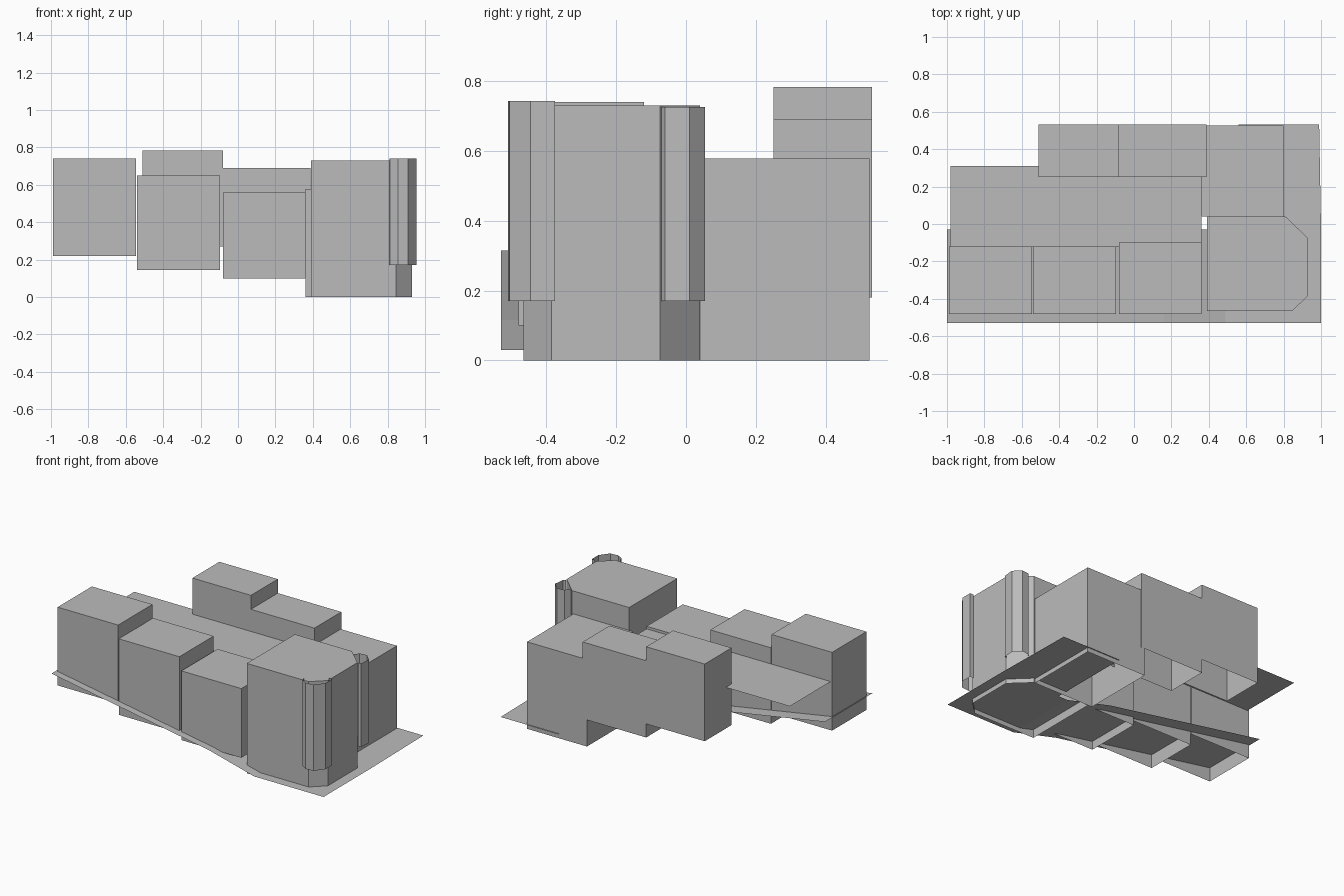
import bpy

if "Cube" in bpy.data.objects:
    bpy.data.objects.remove(bpy.data.objects["Cube"])

# single plain colour
grey = bpy.data.materials.new("grey")
grey.diffuse_color = (0.5, 0.5, 0.5, 1)
grey.use_nodes = True
grey.node_tree.nodes["Principled BSDF"].inputs["Base Color"].default_value = grey.diffuse_color


def add(name, verts, faces):
    mesh = bpy.data.meshes.new(name)
    mesh.from_pydata(verts, [], faces)
    mesh.materials.append(grey)
    obj = bpy.data.objects.new(name, mesh)
    bpy.context.collection.objects.link(obj)
    return obj


def shell(name, outline, z0, z1, closed=True):
    """Upright walls over a counter-clockwise outline; closed ones get a roof, all have an open base."""
    n = len(outline)
    verts = [(x, y, z) for z in (z0, z1) for x, y in outline]
    count = n if closed else n - 1
    faces = [(i, (i + 1) % n, n + (i + 1) % n, n + i) for i in range(count)]
    if closed:
        faces.append(tuple(range(n, 2 * n)))
    return add(name, verts, faces)


def block(name, x0, x1, y0, y1, z0, z1):
    return shell(name, [(x0, y0), (x1, y0), (x1, y1), (x0, y1)], z0, z1)


# stepped row of houses along the front
block("front_house_left", -0.99, -0.545, -0.48, -0.12, 0.22, 0.74)
block("front_house_middle", -0.54, -0.095, -0.48, -0.12, 0.145, 0.65)
block("front_house_right", -0.08, 0.36, -0.48, -0.10, 0.10, 0.56)

# rear row and side building
block("rear_house_left", -0.51, -0.08, 0.25, 0.532, 0.27, 0.783)
block("rear_house_right", -0.08, 0.387, 0.25, 0.532, 0.18, 0.69)
block("side_house", 0.36, 0.80, 0.04, 0.526, 0.0, 0.578)

# corner building with cut corners
shell("corner_house", [(0.39, -0.465), (0.845, -0.465), (0.93, -0.385),
                       (0.93, -0.075), (0.81, 0.04), (0.39, 0.04)], 0.0, 0.73)

# open bay walls wrapped around the cut corners
shell("front_bay", [(0.81, -0.465), (0.812, -0.485), (0.855, -0.51), (0.91, -0.505),
                    (0.955, -0.445), (0.955, -0.375), (0.93, -0.375)], 0.17, 0.742, False)
shell("rear_bay", [(0.93, -0.07), (0.948, -0.06), (0.955, 0.01), (0.91, 0.055),
                   (0.86, 0.05), (0.835, 0.016)], 0.17, 0.725, False)

# raised courtyard deck
add("courtyard", [(-0.98, -0.12, 0.543), (0.36, -0.12, 0.543),
                  (0.36, 0.31, 0.543), (-0.98, 0.31, 0.543)], [(0, 1, 2, 3)])

# pavement sloping down to the right, then flat around the corner
path = [(-1, 0.315), (0.16, 0.115), (0.49, 0.03), (0.56, 0.03), (1, 0.03)]
verts = [(x, y, z) for y in (-0.53, -0.03) for x, z in path]
verts += [(0.56, 0.532, 0.03), (0.99, 0.532, 0.03)]
faces = [(i, i + 1, i + 6, i + 5) for i in range(4)] + [(8, 9, 11, 10)]
add("pavement", verts, faces)
